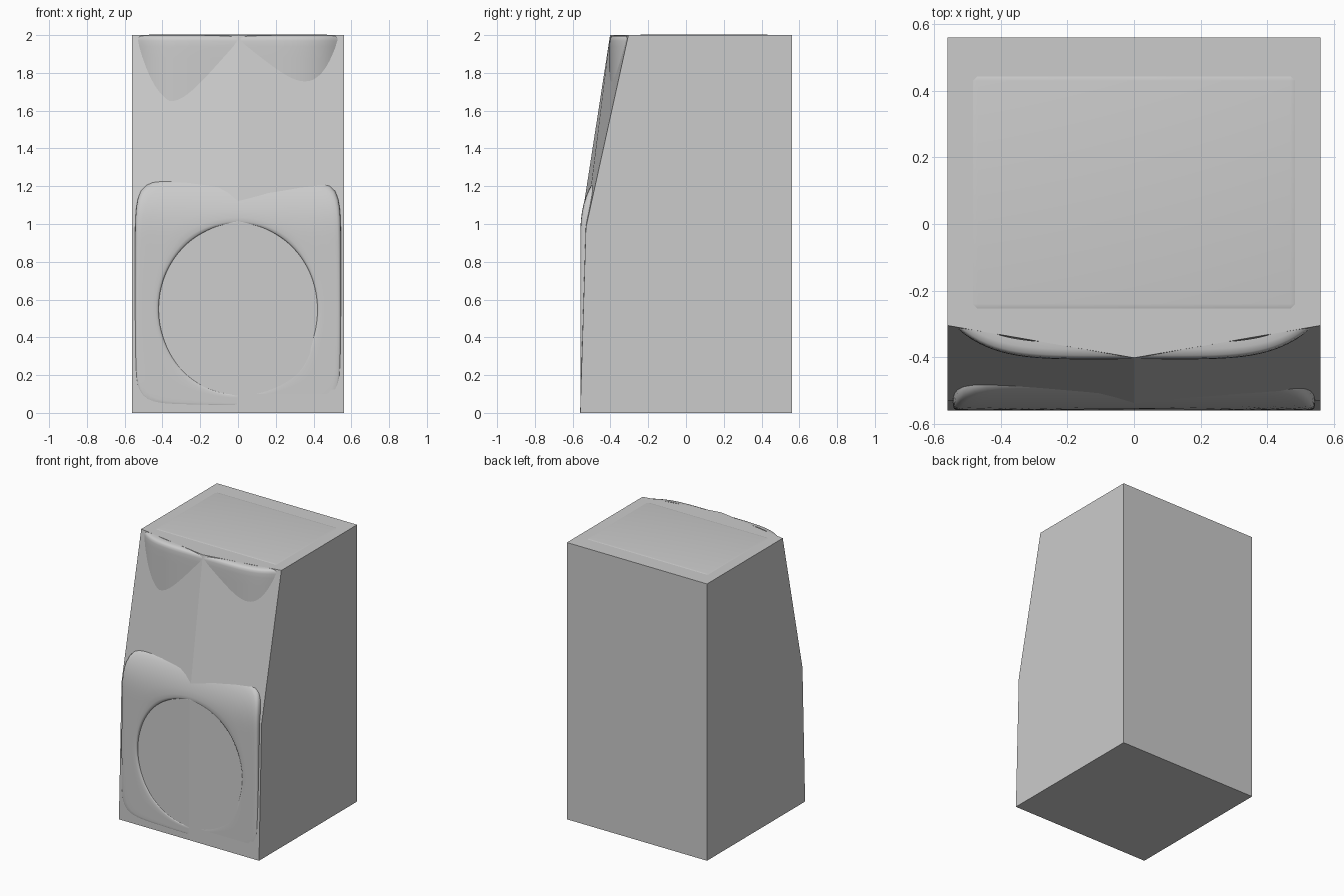
import bpy, bmesh, math

if "Cube" in bpy.data.objects:
    bpy.data.objects.remove(bpy.data.objects["Cube"])


def add_object(name, bm, smooth=False):
    bmesh.ops.recalc_face_normals(bm, faces=bm.faces)
    for f in bm.faces:
        f.smooth = smooth
    mesh = bpy.data.meshes.new(name)
    bm.to_mesh(mesh)
    bm.free()
    ob = bpy.data.objects.new(name, mesh)
    bpy.context.collection.objects.link(ob)
    return ob


def grid_object(name, rows, closed, flip):
    bm = bmesh.new()
    vs = [[bm.verts.new(p) for p in row] for row in rows]
    n = len(rows[0])
    for a, b in zip(vs, vs[1:]):
        for i in range(n if closed else n - 1):
            j = (i + 1) % n
            bm.faces.new((a[i], a[j], b[j], b[i]))
    ob = add_object(name, bm, True)
    # front sheets must face -y
    if sum(p.normal.y * p.area for p in ob.data.polygons) > 0:
        ob.data.flip_normals()
    return ob


# Cabinet body: three levels, front creased along the middle and leaning back
W, B = 0.56, 0.56
levels = [(0, -0.56, -0.56), (0.98, -0.53, -0.555), (2.0, -0.305, -0.402)]
bm = bmesh.new()
rings = []
for z, side, mid in levels:
    zm = 1.01 if z == 0.98 else z
    pts = [(W, B, z), (W, side, z), (0, mid, zm), (-W, side, z), (-W, B, z)]
    rings.append([bm.verts.new(p) for p in pts])
for a, b in zip(rings, rings[1:]):
    for i in range(5):
        j = (i + 1) % 5
        bm.faces.new((a[i], a[j], b[j], b[i]))
bm.faces.new(rings[0])
bm.faces.new(rings[-1])
add_object("cabinet_body", bm)

# Lower front pad with a round opening, blended from circle to rounded rectangle
CZ = 0.55
steps = [(0, 0.06), (0, 0.012), (0.02, 0.005), (0.06, 0.002), (0.14, 0),
         (0.3, 0), (0.5, 0), (0.7, 0), (0.84, 0), (0.92, 0.001),
         (0.965, 0.004), (0.99, 0.012), (1.0, 0.025), (1.0, 0.08)]
rows = []
for t, drop in steps:
    row = []
    for i in range(128):
        a = 2 * math.pi * i / 128
        c, s = math.cos(a), math.sin(a)
        hz = 0.69 if s > 0 else 0.515
        r = (abs(c / 0.545) ** 9 + abs(s / hz) ** 9) ** (-1 / 9)
        x = (1 - t) * 0.42 * c + t * r * c
        z = CZ + (1 - t) * 0.45 * s + t * r * s
        y = -0.5595 + 2.0 * max(0, z - 0.9) ** 3 + drop
        row.append((x, y, z))
    rows.append(row)
grid_object("lower_front_pad", rows, True, False)

# Upper bulge: soft curved front showing through the leaning faces
rows = []
for z, drop in [(1.6, 0), (1.7, 0), (1.8, 0), (1.88, 0), (1.94, 0), (1.97, 0.001),
                (1.985, 0.004), (1.994, 0.012), (1.999, 0.03), (2.0, 0.05)]:
    rows.append([(x, -0.407 + 2.2 * abs(x) ** 5 + drop, z)
                 for x in [-0.53 + 1.06 * i / 48 for i in range(49)]])
grid_object("upper_front_bulge", rows, False, False)

# Top cushion: barely proud of the roof
bm = bmesh.new()
bmesh.ops.create_cube(bm, size=1)
for v in bm.verts:
    v.co.x *= 1.04
    v.co.y = 0.48 if v.co.y > 0 else -0.29
    v.co.z = 2.002 if v.co.z > 0 else 1.8
bmesh.ops.bevel(bm, geom=bm.edges[:], offset=0.05, segments=6, profile=0.5,
                affect='EDGES')
add_object("top_cushion", bm, True)
